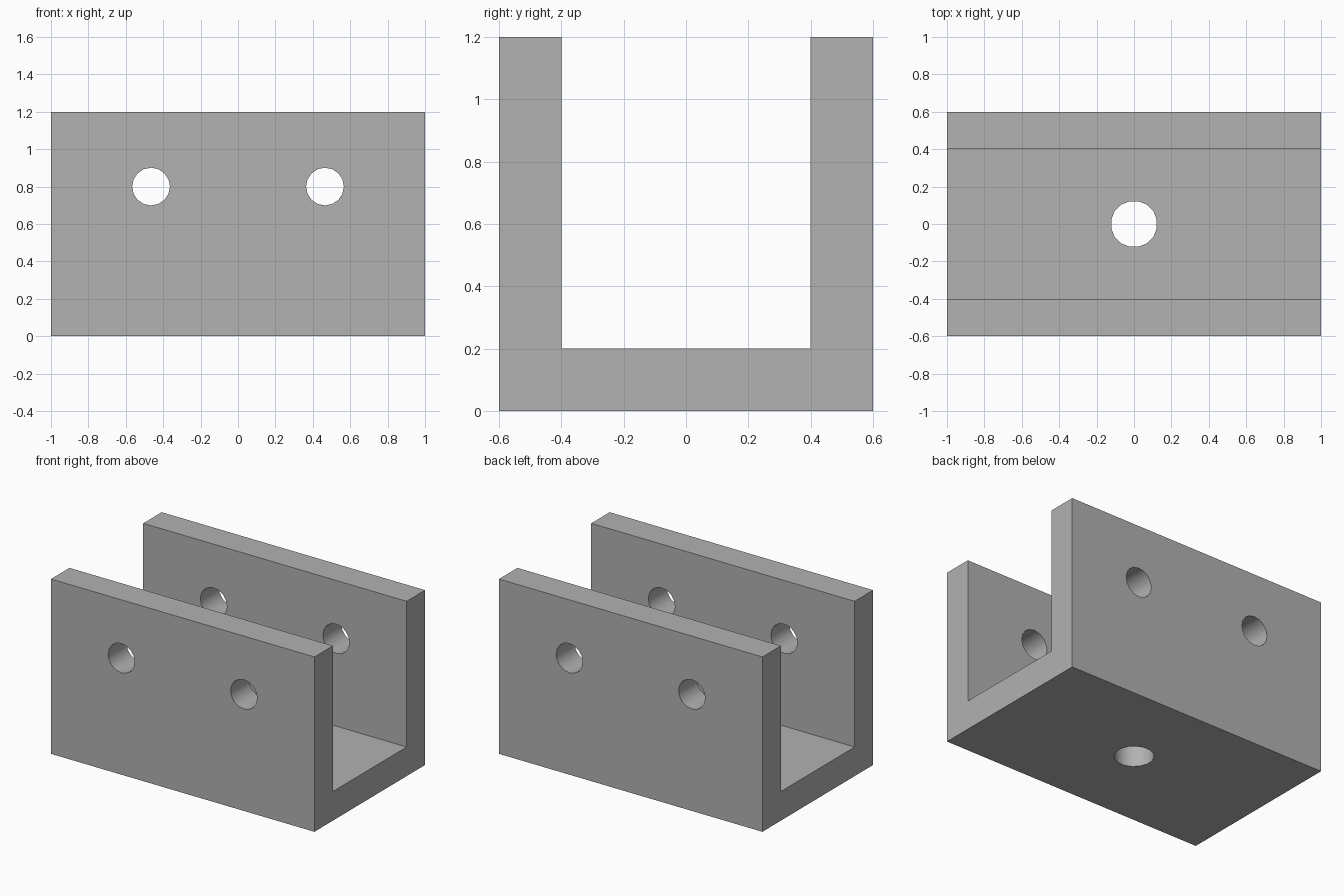
import bpy, bmesh
from math import pi

cube = bpy.data.objects.get("Cube")
if cube:
    bpy.data.objects.remove(cube, do_unlink=True)

LENGTH, WIDTH, HEIGHT, WALL = 2.0, 1.2, 1.2, 0.2

# Plain grey finish
grey = bpy.data.materials.new("plain_grey")
grey.use_nodes = True
colour = (0.445, 0.445, 0.445, 1)
grey.diffuse_color = colour
grey.node_tree.nodes["Principled BSDF"].inputs["Base Color"].default_value = colour

# U-shaped channel, extruded along x
outer, inner = WIDTH / 2, WIDTH / 2 - WALL
half = [(outer, 0), (outer, HEIGHT), (inner, HEIGHT), (inner, WALL)]
profile = half + [(-y, z) for y, z in reversed(half)]
bm = bmesh.new()
base = bm.faces.new([bm.verts.new((-LENGTH / 2, y, z)) for y, z in profile])
ext = bmesh.ops.extrude_face_region(bm, geom=[base])
bmesh.ops.translate(bm, vec=(LENGTH, 0, 0),
                    verts=[v for v in ext["geom"] if isinstance(v, bmesh.types.BMVert)])
bmesh.ops.recalc_face_normals(bm, faces=bm.faces)
mesh = bpy.data.meshes.new("channel_bracket")
bm.to_mesh(mesh)
bm.free()
mesh.materials.append(grey)
bracket = bpy.data.objects.new("channel_bracket", mesh)
bpy.context.collection.objects.link(bracket)


def drill(location, radius, depth, tilt=0):
    """Cut a sixteen-sided round hole through the bracket."""
    bpy.ops.mesh.primitive_cylinder_add(vertices=16, radius=radius, depth=depth,
                                        location=location, rotation=(tilt, 0, pi / 16 if not tilt else 0))
    cutter = bpy.context.object
    cutter.name = "hole_cutter"
    cutter.hide_render = True
    if tilt:
        # Turn the sides so that a flat lies at the top of the hole
        cutter.rotation_euler = (tilt, pi / 16, 0)
        cutter.rotation_mode = 'ZXY'
        cutter.rotation_euler = (tilt, 0, 0)
    cutter.data.materials.append(grey)
    bpy.context.view_layer.objects.active = bracket
    mod = bracket.modifiers.new("hole", 'BOOLEAN')
    mod.operation, mod.solver, mod.object = 'DIFFERENCE', 'EXACT', cutter
    bpy.ops.object.modifier_apply(modifier=mod.name)
    bpy.data.objects.remove(cutter, do_unlink=True)


# Paired holes through both walls, and one through the floor
for side in (-1, 1):
    drill((side * 0.465, 0, 0.8), 0.101, WIDTH + 0.4, pi / 2)
drill((0, 0, WALL / 2), 0.124, WALL + 0.1)

# Smooth hole walls, crisp edges elsewhere
bpy.ops.object.select_all(action='DESELECT')
bracket.select_set(True)
bpy.context.view_layer.objects.active = bracket
bpy.ops.object.shade_smooth_by_angle()
